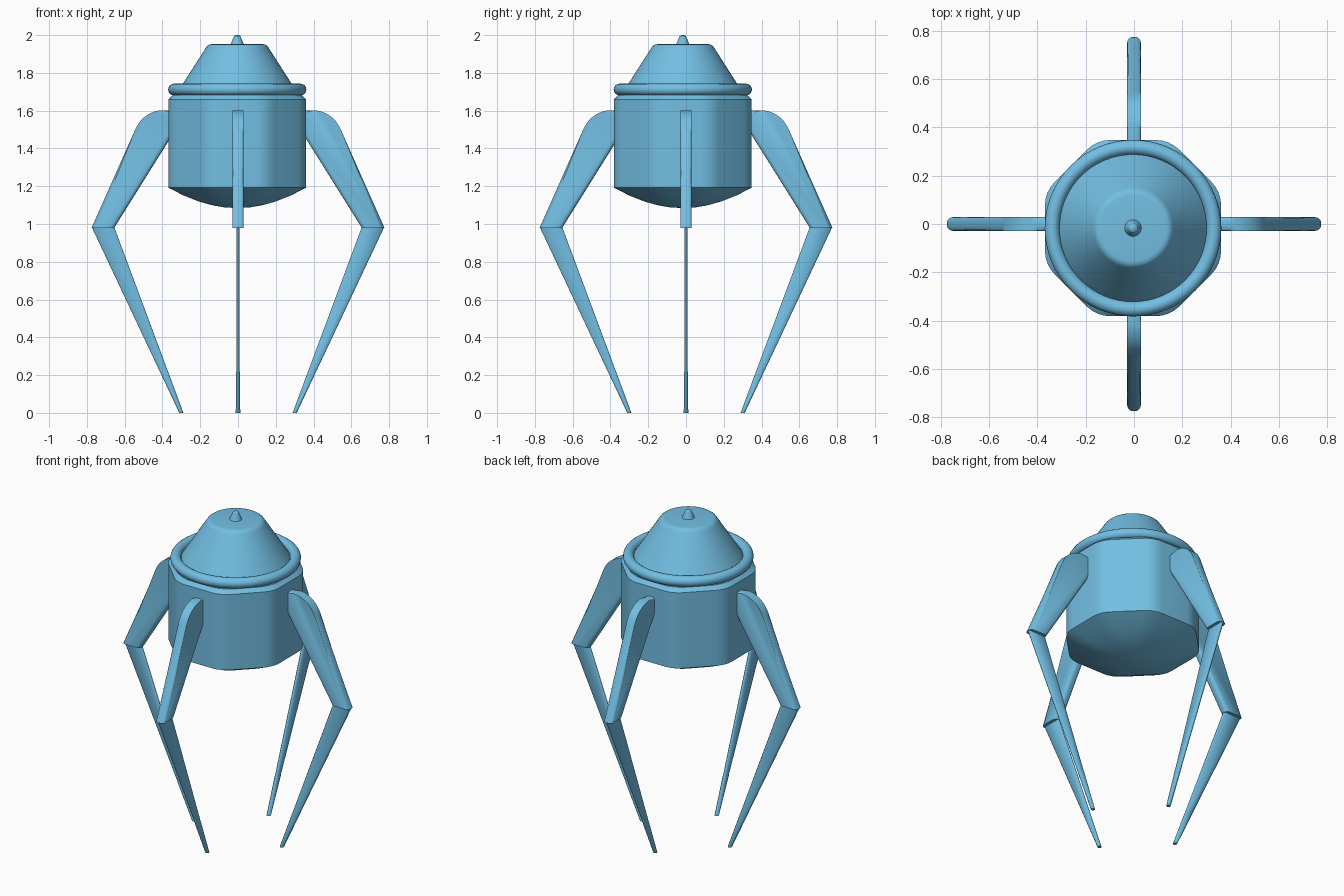
import bpy, bmesh, math
from mathutils import Vector, Matrix

if "Cube" in bpy.data.objects:
    bpy.data.objects.remove(bpy.data.objects["Cube"])

CX, CY = -0.004, -0.017   # the pod sits slightly off the leg centre

blue = bpy.data.materials.new("steel_blue")
blue.diffuse_color = (0.17, 0.52, 0.77, 1)
blue.use_nodes = True
blue.node_tree.nodes["Principled BSDF"].inputs["Base Color"].default_value = blue.diffuse_color


def finish(name, bm, angle=30):
    bmesh.ops.recalc_face_normals(bm, faces=bm.faces)
    me = bpy.data.meshes.new(name)
    bm.to_mesh(me)
    bm.free()
    me.materials.append(blue)
    ob = bpy.data.objects.new(name, me)
    bpy.context.collection.objects.link(ob)
    bpy.ops.object.select_all(action='DESELECT')
    ob.select_set(True)
    bpy.context.view_layer.objects.active = ob
    bpy.ops.object.shade_smooth_by_angle(angle=math.radians(angle))
    return ob


def loft(bm, rings, close=False):
    """Skin a list of point rings; cap the ends or join last to first."""
    vs = [[bm.verts.new(p) for p in r] for r in rings]
    n = len(vs[0])
    pairs = list(zip(vs, vs[1:])) + ([(vs[-1], vs[0])] if close else [])
    for a, b in pairs:
        for i in range(n):
            j = (i + 1) % n
            bm.faces.new((a[i], a[j], b[j], b[i]))
    if not close:
        bm.faces.new(vs[0])
        bm.faces.new(vs[-1])


def circle(r, z, n=64):
    return [(CX + r * math.cos(t), CY + r * math.sin(t), z)
            for t in (2 * math.pi * i / n for i in range(n))]


def lathe(name, profile, close=False):
    bm = bmesh.new()
    loft(bm, [circle(r, z) for r, z in profile], close)
    return finish(name, bm)


def octagon(apothem, fillet, seg=4):
    """Octagon outline with rounded corners."""
    pts = []
    for k in range(8):
        a = math.radians(22.5 + 45 * k)
        c = Vector((math.cos(a), math.sin(a))) * ((apothem - fillet) / math.cos(math.pi / 8))
        for s in range(seg + 1):
            t = a + math.radians(-22.5 + 45 * s / seg)
            pts.append(c + Vector((math.cos(t), math.sin(t))) * fillet)
    return pts


# Pod body: rounded octagon blending into a round belly and a round shoulder
base = octagon(0.365, 0.14)


def body_ring(r, z, roundness):
    return [(CX + q.x, CY + q.y, z)
            for q in (p.lerp(p.normalized() * 0.365, roundness) * (r / 0.365) for p in base)]


bm = bmesh.new()
loft(bm, [body_ring(*s) for s in (
    (0.01, 1.085, 1), (0.07, 1.088, 1), (0.14, 1.1, 0.9), (0.21, 1.12, 0.7),
    (0.29, 1.152, 0.4), (0.365, 1.193, 0), (0.365, 1.66, 0), (0.352, 1.682, 0.8))])
finish("pod_body", bm)

# Collar, ring, dome and top nub
lathe("neck", [(0.335, 1.66), (0.335, 1.71)])
lathe("rim_ring", [(0.335 + 0.031 * math.cos(t), 1.712 + 0.031 * math.sin(t))
                   for t in (2 * math.pi * i / 16 for i in range(16))], True)
lathe("cone_roof", [(0.312, 1.705), (0.168, 1.93), (0.16, 1.942), (0.149, 1.95),
                    (0.135, 1.952)])
lathe("top_nub", [(0.036, 1.948), (0.021, 1.985), (0.017, 1.994), (0.01, 1.999), (0.003, 2.0)])

# Legs: flat profiles in the x-z plane, repeated around z
UPPER = [(0.32, 1.602), (0.40, 1.602), (0.422, 1.6), (0.442, 1.595), (0.46, 1.588),
         (0.477, 1.579), (0.493, 1.568), (0.508, 1.555), (0.521, 1.54), (0.533, 1.522),
         (0.545, 1.498), (0.775, 0.98), (0.655, 0.98), (0.32, 1.515)]
HW = 0.028


def upper_leg(name, rot):
    bm = bmesh.new()
    loft(bm, [[(x, y, z) for x, z in UPPER] for y in (-HW, HW)])

    # round every long rim, leaving the inner end and the knee cut square
    def rim(e):
        a, b = (v.co for v in e.verts)
        return (abs(a.y - b.y) < 1e-5 and max(a.z, b.z) > 0.99
                and max(a.x, b.x) > 0.33)
    bmesh.ops.bevel(bm, geom=[e for e in bm.edges if rim(e)], offset=0.022,
                    segments=5, profile=0.5, affect='EDGES')
    bmesh.ops.transform(bm, matrix=rot, verts=bm.verts)
    finish(name, bm, 45)


def lower_leg(name, rot):
    bm = bmesh.new()
    rings = []
    for z, w in ((0, 0.012), (0.21, 0.011), (0.22, 0.009), (0.983, 0.009)):
        f = z / 0.983
        x0, x1 = 0.289 + 0.366 * f, 0.311 + 0.463 * f
        c = w * 0.6   # softened corners
        rings.append([(x0, -w + c, z), (x0 + c, -w, z), (x1 - c, -w, z), (x1, -w + c, z),
                      (x1, w - c, z), (x1 - c, w, z), (x0 + c, w, z), (x0, w - c, z)])
    loft(bm, rings)
    bmesh.ops.transform(bm, matrix=rot, verts=bm.verts)
    finish(name, bm, 60)


for i, side in enumerate(("right", "back", "left", "front")):
    rot = Matrix.Rotation(i * math.pi / 2, 4, 'Z')
    upper_leg(side + "_upper_leg", rot)
    lower_leg(side + "_lower_leg", rot)
